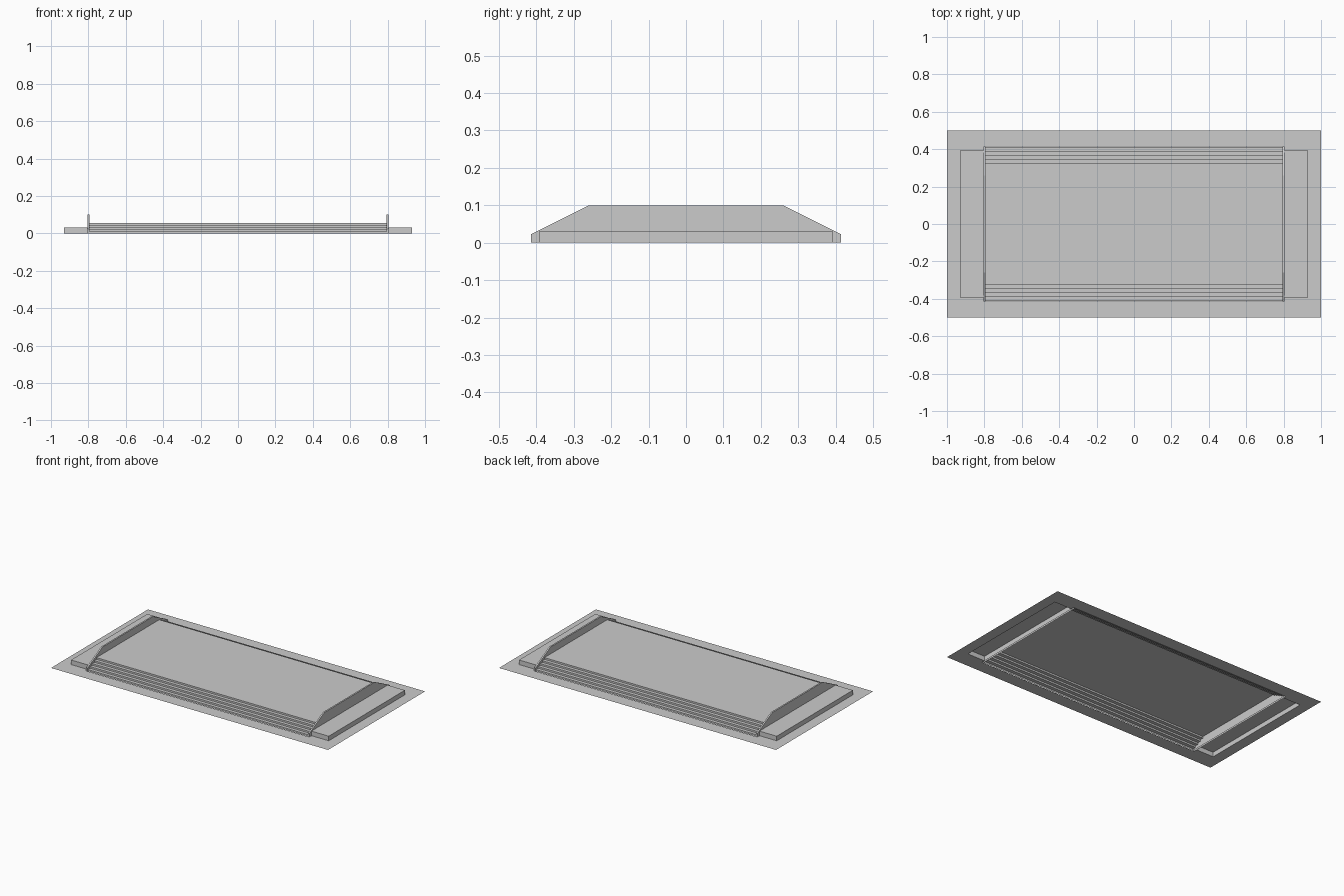
import bpy

if "Cube" in bpy.data.objects:
    bpy.data.objects.remove(bpy.data.objects["Cube"], do_unlink=True)

# One plain grey for everything
grey = bpy.data.materials.new("stone_grey")
grey.use_nodes = True
GREY = (0.6, 0.6, 0.6, 1.0)
grey.diffuse_color = GREY
grey.node_tree.nodes["Principled BSDF"].inputs["Base Color"].default_value = GREY


def add_object(name, verts, faces, mirrored=False):
    mesh = bpy.data.meshes.new(name)
    mesh.from_pydata(verts, [], faces)
    mesh.materials.append(grey)
    obj = bpy.data.objects.new(name, mesh)
    bpy.context.scene.collection.objects.link(obj)
    if mirrored:
        mod = obj.modifiers.new("mirror", 'MIRROR')
        mod.use_mirror_merge = False
    return obj


def symmetric(front_half):
    """Complete a (y, z) profile by reflecting its front half to the back."""
    return front_half + [(-y, z) for y, z in reversed(front_half)]


def shell(name, profile, x0, x1, inner_cap=False, outer_cap=False, mirrored=False):
    """Run a (y, z) profile along x as an open-bottomed shell."""
    n = len(profile)
    verts = [(x, y, z) for x in (x0, x1) for y, z in profile]
    faces = [(i, n + i, n + i + 1, i + 1) for i in range(n - 1)]
    if inner_cap:
        faces.append(tuple(range(n)))
    if outer_cap:
        faces.append(tuple(reversed(range(n, 2 * n))))
    return add_object(name, verts, faces, mirrored)


WALL_IN, WALL_OUT, WALL_END = 0.795, 0.805, 0.415
BOX_OUT, BOX_END = 0.93, 0.393

# Platform with steps along the front and the back
STEPS, RISE, TREAD = 5, 0.011, 0.022
steps = []
for i in range(STEPS):
    y = -0.412 + i * TREAD
    steps += [(y, i * RISE), (y, (i + 1) * RISE)]
shell("stepped_platform", symmetric(steps), -WALL_IN, WALL_IN)

# Side walls with sloping ends
shell("side_walls", symmetric([(-WALL_END, 0), (-WALL_END, 0.022), (-0.26, 0.1)]),
      WALL_IN, WALL_OUT, inner_cap=True, outer_cap=True, mirrored=True)

# Low ledges outside the walls
shell("side_ledges", symmetric([(-BOX_END, 0), (-BOX_END, 0.03)]),
      WALL_OUT, BOX_OUT, outer_cap=True, mirrored=True)

# Ground sheet, left open beneath the platform and ledges
xs = [-1, -BOX_OUT, -WALL_OUT, WALL_OUT, BOX_OUT, 1]
ys = [-0.5, -WALL_END, -BOX_END, BOX_END, WALL_END, 0.5]
cols = len(xs)
faces = []
for j in range(len(ys) - 1):
    for i in range(cols - 1):
        cx = abs(xs[i] + xs[i + 1]) / 2
        cy = abs(ys[j] + ys[j + 1]) / 2
        under_platform = cx < WALL_OUT and cy < WALL_END
        under_ledge = cx < BOX_OUT and cy < BOX_END
        if not (under_platform or under_ledge):
            a = j * cols + i
            faces.append((a, a + 1, a + cols + 1, a + cols))
add_object("ground_sheet", [(x, y, 0) for y in ys for x in xs], faces)
